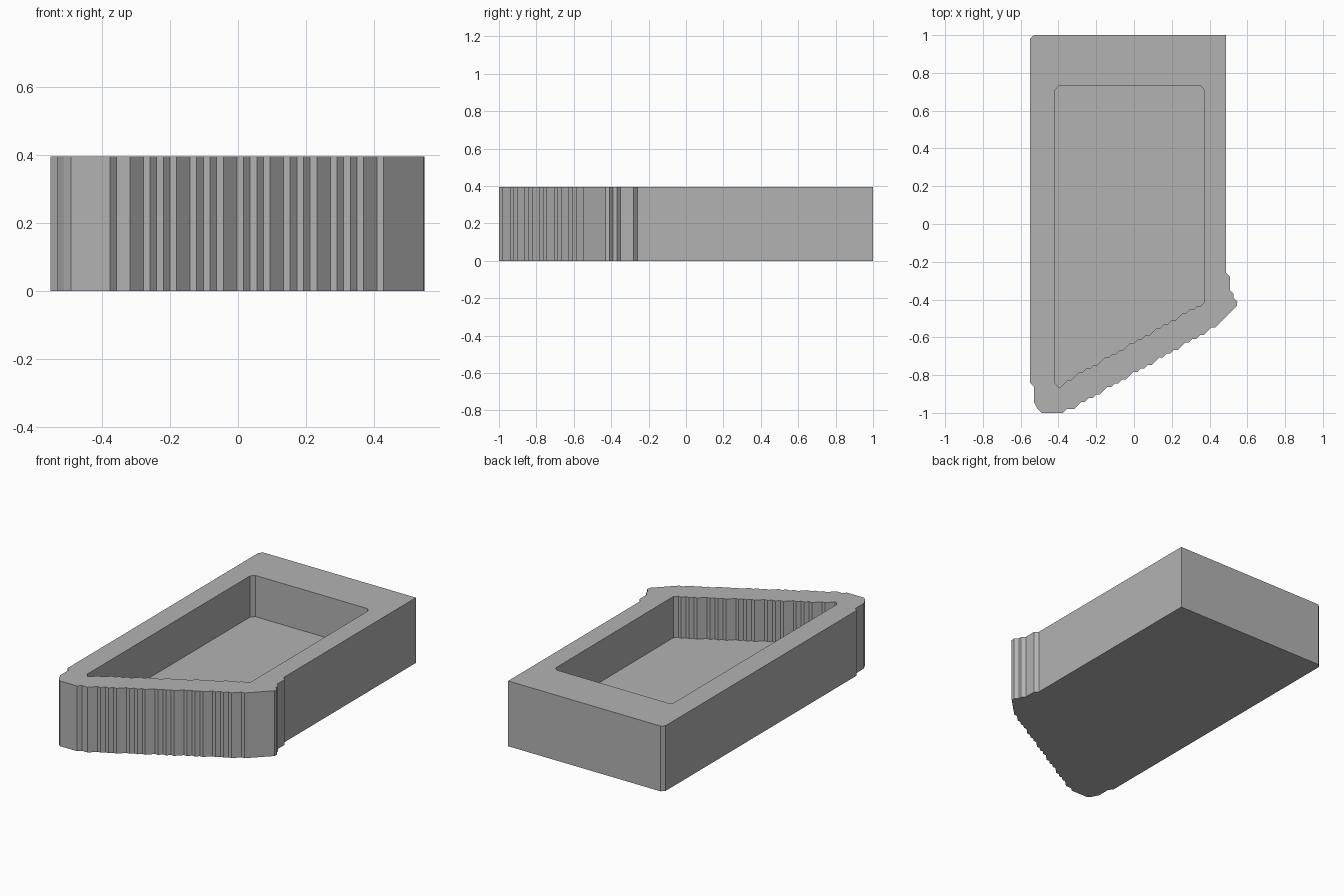
import bpy
import bmesh

HEIGHT, FLOOR = 0.394, 0.145
STEP = 0.0196          # size of one notch of the stepped edges

cube = bpy.data.objects.get("Cube")
if cube:
    bpy.data.objects.remove(cube, do_unlink=True)


def stepped_edge(start, runs):
    """Alternate 45 degree rises and level treads, measured in notches."""
    x, y = start
    points = [(x, y)]
    for rise, tread in runs:
        x, y = x + rise * STEP, y + rise * STEP
        points.append((x, y))
        if tread:
            x += tread * STEP
            points.append((x, y))
    return points


PERIOD = [(2, 1), (1, 1), (1, 1)]

# Outer outline, counter-clockwise from the front left
outer = stepped_edge((-0.376, -1), [(1, 2)] + PERIOD * 5 + [(2, 1), (6, 0)])
outer += [(0.547, -0.41), (0.527, -0.39), (0.527, -0.37), (0.508, -0.35),
          (0.508, -0.28), (0.488, -0.26), (0.488, 1), (-0.53, 1),
          (-0.55, 0.98), (-0.55, -0.84), (-0.53, -0.86), (-0.53, -0.94),
          (-0.51, -0.98), (-0.49, -1)]

# Pocket outline
inner = stepped_edge((-0.39, -0.864), [(2, 1)] + PERIOD * 5 + [(1, 0)])
inner += [(0.372, 0.71), (0.352, 0.732), (-0.397, 0.732),
          (-0.417, 0.71), (-0.417, -0.843), (-0.4, -0.864)]

bm = bmesh.new()


def wall(outline, z_low, z_high):
    """Upright wall along an outline; returns its low verts and top edges."""
    low = [bm.verts.new((x, y, z_low)) for x, y in outline]
    high = [bm.verts.new((x, y, z_high)) for x, y in outline]
    top_edges = []
    for i in range(len(outline)):
        j = (i + 1) % len(outline)
        bm.faces.new((low[i], low[j], high[j], high[i]))
        top_edges.append(bm.edges.get((high[i], high[j])))
    return low, top_edges


# Outside wall with underside, pocket wall with floor, and the rim between
base, outer_rim = wall(outer, 0, HEIGHT)
floor, inner_rim = wall(inner, FLOOR, HEIGHT)
bm.faces.new(base)
bm.faces.new(floor)
bmesh.ops.triangle_fill(bm, edges=outer_rim + inner_rim, use_beauty=True,
                        normal=(0, 0, 1))
bmesh.ops.recalc_face_normals(bm, faces=bm.faces)

mesh = bpy.data.meshes.new("tray")
bm.to_mesh(mesh)
bm.free()
tray = bpy.data.objects.new("tray", mesh)
bpy.context.collection.objects.link(tray)

# Plain grey
grey = bpy.data.materials.new("plain grey")
grey.use_nodes = True
colour = (0.45, 0.45, 0.45, 1)
grey.diffuse_color = colour
grey.node_tree.nodes["Principled BSDF"].inputs["Base Color"].default_value = colour
mesh.materials.append(grey)
